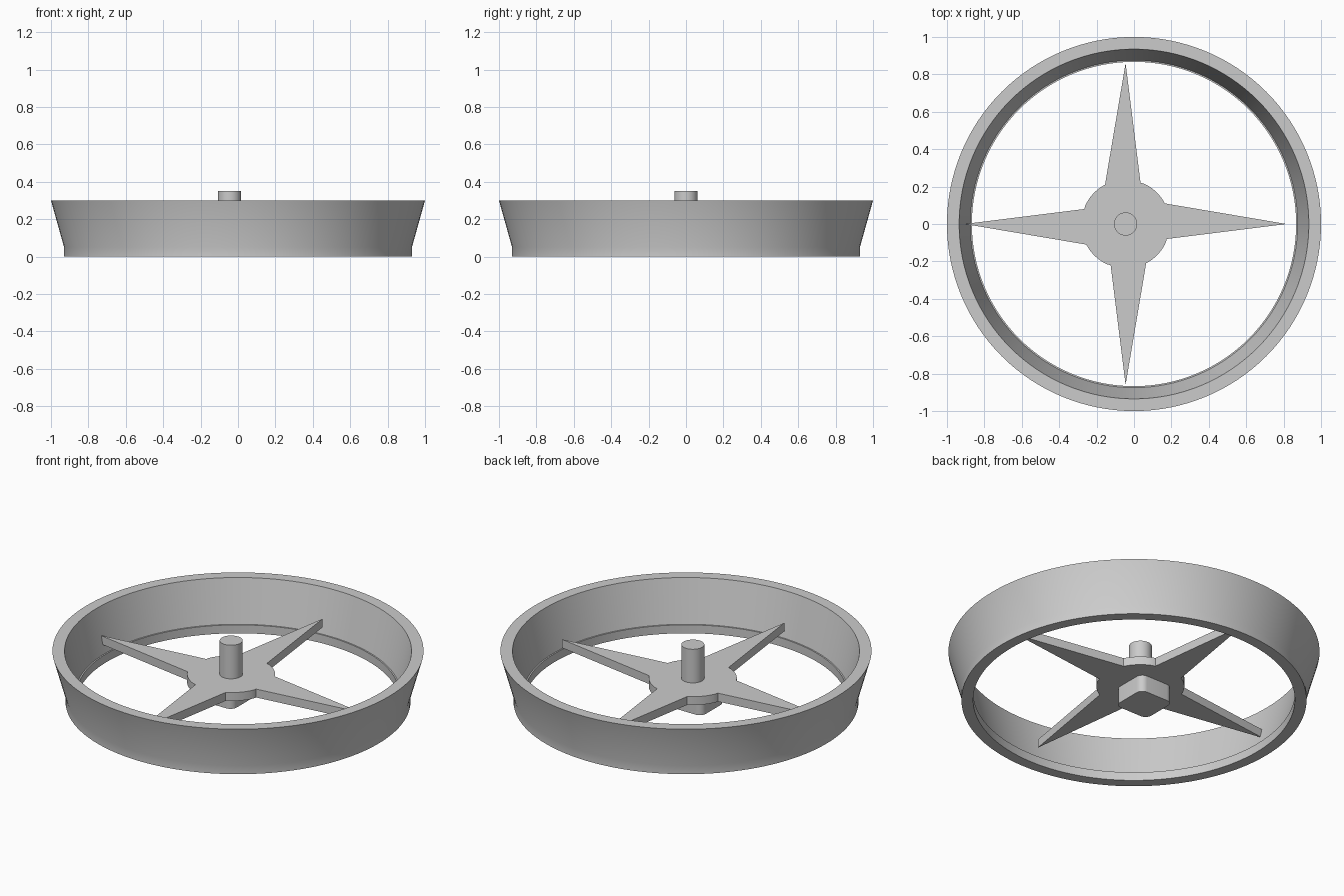
import bpy, bmesh, math
from mathutils import Matrix, Vector

cube = bpy.data.objects.get("Cube")
if cube:
    bpy.data.objects.remove(cube, do_unlink=True)

grey = bpy.data.materials.new("plain grey")
grey.use_nodes = True
colour = (0.6, 0.6, 0.6, 1)
grey.diffuse_color = colour
grey.node_tree.nodes["Principled BSDF"].inputs["Base Color"].default_value = colour

HUB_X = -0.045


def finish(name, bm, x=0.0):
    bmesh.ops.recalc_face_normals(bm, faces=bm.faces)
    mesh = bpy.data.meshes.new(name)
    bm.to_mesh(mesh)
    bm.free()
    obj = bpy.data.objects.new(name, mesh)
    obj.location.x = x
    mesh.materials.append(grey)
    bpy.context.collection.objects.link(obj)
    bpy.ops.object.select_all(action="DESELECT")
    obj.select_set(True)
    bpy.context.view_layer.objects.active = obj
    bpy.ops.object.shade_smooth_by_angle(angle=math.radians(30))
    return obj


def prism(name, outline, z0, z1, x=0.0):
    bm = bmesh.new()
    face = bm.faces.new([bm.verts.new((p[0], p[1], z0)) for p in outline])
    top = bmesh.ops.extrude_face_region(bm, geom=[face])["geom"]
    verts = [g for g in top if isinstance(g, bmesh.types.BMVert)]
    bmesh.ops.translate(bm, verts=verts, vec=(0, 0, z1 - z0))
    return finish(name, bm, x)


def arc(radius, a0, a1, steps, centre=(0, 0)):
    angles = [a0 + (a1 - a0) * i / steps for i in range(steps + 1)]
    return [Vector((centre[0] + radius * math.cos(a),
                    centre[1] + radius * math.sin(a))) for a in angles]


# Flared rim: a revolved section with a small inner ledge
section = [(0.93, 0), (0.93, 0.05), (1, 0.3), (0.935, 0.3),
           (0.875, 0.05), (0.867, 0.05), (0.867, 0)]
bm = bmesh.new()
verts = [bm.verts.new((r, 0, z)) for r, z in section]
edges = [bm.edges.new((verts[i - 1], verts[i])) for i in range(len(verts))]
bmesh.ops.spin(bm, geom=verts + edges, cent=(0, 0, 0), axis=(0, 0, 1),
               angle=math.tau, steps=128, use_merge=True)
bmesh.ops.remove_doubles(bm, verts=bm.verts, dist=0.0001)
finish("outer_rim", bm)

# Four-pointed star with a round hub between the points
right, tip, left = Vector((0.08, 0.22)), Vector((0, 0.86)), Vector((-0.11, 0.21))
quarter = Matrix.Rotation(math.pi / 2, 2)
start = math.atan2(left.y, left.x)
end = math.atan2(right.y, right.x) + math.pi / 2
arm = [right, tip] + arc(left.length, start, end, 10)[:-1]
star = []
for i in range(4):
    star += arm
    arm = [quarter @ p for p in arm]
prism("star_spokes", star, 0.10, 0.15, HUB_X)

# Shaft standing on the hub
prism("centre_shaft", arc(0.062, 0, math.tau, 48)[:-1], 0.12, 0.35, HUB_X)

# Rounded square block under the hub
half, corner = 0.11, 0.04
block = []
for i in range(4):
    a = math.pi / 4 + i * math.pi / 2
    c = (half - corner) * math.sqrt(2)
    block += arc(corner, a - math.pi / 4, a + math.pi / 4, 8,
                 (c * math.cos(a), c * math.sin(a)))
prism("lower_block", block, 0, 0.11, -0.07)
